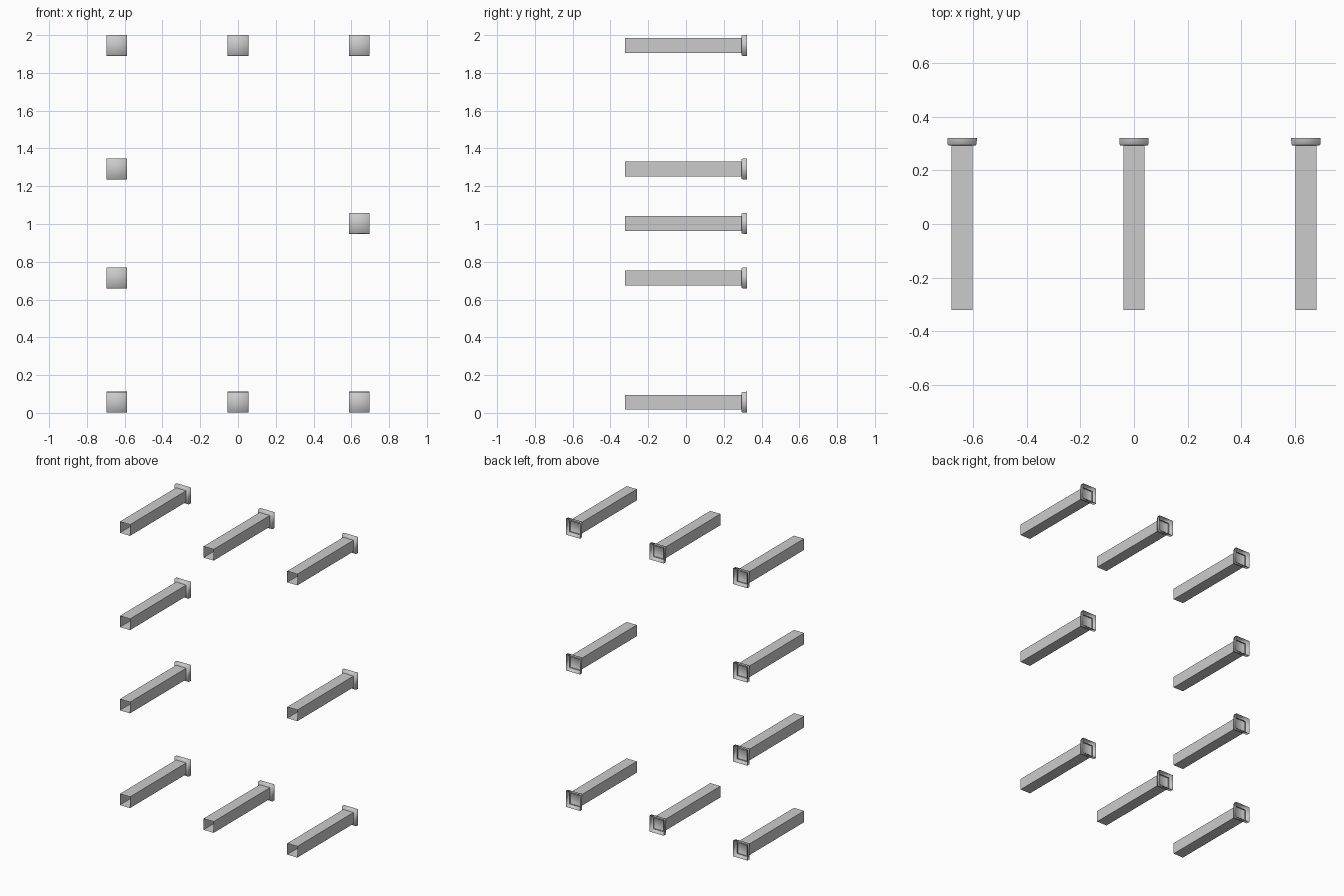
import bpy

if "Cube" in bpy.data.objects:
    bpy.data.objects.remove(bpy.data.objects["Cube"])

# Half sizes and depths of one peg
TUBE_HALF, FRONT, TUBE_END = 0.039, -0.322, 0.302
PLATE_Y, BACK = 0.293, 0.322


def ring(half, y):
    return [(-half, y, -half), (half, y, -half), (half, y, half), (-half, y, half)]


def square_shell(name, rings, closed_front, smooth):
    """Skin square rings from front to back as one thin open shell."""
    verts = [v for half, y in rings for v in ring(half, y)]
    faces = [(k * 4 + i, k * 4 + (i + 1) % 4, k * 4 + 4 + (i + 1) % 4, k * 4 + 4 + i)[::-1]
             for k in range(len(rings) - 1) for i in range(4)]
    if closed_front:
        faces.append((0, 1, 2, 3))
    mesh = bpy.data.meshes.new(name)
    mesh.from_pydata(verts, [], faces)
    for p in mesh.polygons:
        p.use_smooth = smooth
    return mesh


# Square tube, open at both ends
tube_mesh = square_shell("tube", [(TUBE_HALF, FRONT), (TUBE_HALF, TUBE_END)], False, False)

# Shallow flared end cap: closed plate in front, open tray behind
cap_mesh = square_shell("end_cap", [(0.051, PLATE_Y), (0.0545, PLATE_Y + 0.006),
                                    (0.055, BACK)], True, True)

# Column positions with the heights of their pegs
layout = {
    -0.642: (0.057, 0.714, 1.291, 1.945),
    0.0: (0.057, 1.945),
    0.642: (0.057, 1.003, 1.945),
}
for x, heights in layout.items():
    for z in heights:
        for name, mesh in (("peg_tube", tube_mesh), ("peg_end_cap", cap_mesh)):
            obj = bpy.data.objects.new(name, mesh)
            obj.location = (x, 0, z)
            bpy.context.collection.objects.link(obj)
